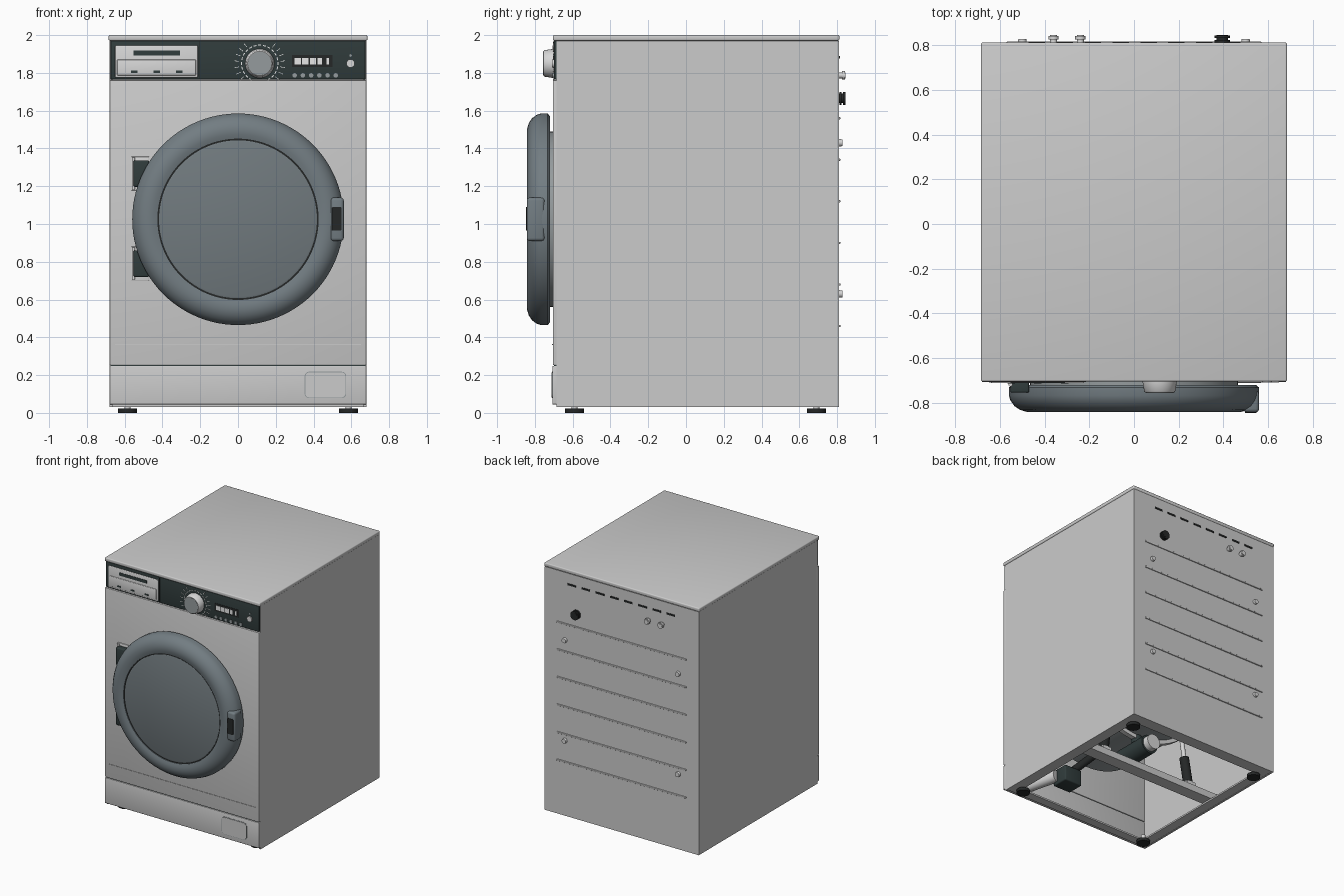
import bpy, bmesh, math
from mathutils import Matrix, Vector

cube = bpy.data.objects.get("Cube")
if cube:
    bpy.data.objects.remove(cube)


def material(name, r, g, b):
    m = bpy.data.materials.new(name)
    m.use_nodes = True
    m.diffuse_color = (r, g, b, 1)
    m.node_tree.nodes["Principled BSDF"].inputs["Base Color"].default_value = (r, g, b, 1)
    return m


ENAMEL = material("light grey enamel", .60, .60, .60)
PALE = material("pale plastic", .68, .68, .68)
WHITE = material("white print", .88, .88, .88)
DOOR = material("blue grey door", .17, .205, .225)
GLASS = material("smoked glass", .165, .195, .21)
DARK = material("dark panel", .03, .045, .045)
BLACK = material("black rubber", .018, .02, .02)
MID = material("mid grey plastic", .30, .33, .34)


def finish(name, bm, mat):
    bmesh.ops.recalc_face_normals(bm, faces=bm.faces)
    for f in bm.faces:
        f.smooth = True
    for e in bm.edges:
        e.smooth = e.calc_face_angle(0) < 0.6
    me = bpy.data.meshes.new(name)
    bm.to_mesh(me)
    bm.free()
    me.materials.append(mat)
    ob = bpy.data.objects.new(name, me)
    bpy.context.collection.objects.link(ob)
    return ob


def box(name, x, y, z, mat, bevel=0, axis=None):
    """Box from (min, max) ranges; axis limits the bevel to edges along it."""
    bm = bmesh.new()
    bmesh.ops.create_cube(bm, size=1)
    for v in bm.verts:
        v.co = [lo + (hi - lo) * (c + .5) for c, (lo, hi) in zip(v.co, (x, y, z))]
    if bevel:
        edges = [e for e in bm.edges if axis is None
                 or abs((e.verts[0].co - e.verts[1].co).normalized()[axis]) > .9]
        bmesh.ops.bevel(bm, geom=edges, offset=bevel, segments=3, profile=.5, affect='EDGES')
    return finish(name, bm, mat)


def rod(name, p, q, r, mat, r2=None, sides=32):
    """Cylinder or cone from p to q."""
    p, q = Vector(p), Vector(q)
    d = q - p
    m = Matrix.Translation((p + q) / 2) @ d.to_track_quat('Z', 'Y').to_matrix().to_4x4()
    bm = bmesh.new()
    bmesh.ops.create_cone(bm, cap_ends=True, segments=sides, radius1=r,
                          radius2=r if r2 is None else r2, depth=d.length, matrix=m)
    return finish(name, bm, mat)


def lathe(name, profile, mat, cx=0, cz=1.025, steps=96):
    """Spin (radius, y) points about a front-to-back axis."""
    bm = bmesh.new()
    vs = [bm.verts.new((cx + r, y, cz)) for r, y in profile]
    es = [bm.edges.new(pair) for pair in zip(vs, vs[1:])]
    bmesh.ops.spin(bm, geom=vs + es, cent=(cx, 0, cz), axis=(0, 1, 0),
                   angle=2 * math.pi, steps=steps)
    bmesh.ops.remove_doubles(bm, verts=bm.verts, dist=.0005)
    return finish(name, bm, mat)


# Cabinet shell, open underneath
for side, s in (("right", -1), ("left", 1)):
    box(side + "_side_panel", sorted((s * .68, s * .665)), (-.685, .81), (.03, 1.97), ENAMEL)
    box(side + "_floor_flange", sorted((s * .665, s * .59)), (-.67, .795), (.032, .045), ENAMEL)
box("back_panel", (-.665, .665), (.795, .81), (.03, 1.97), ENAMEL)
box("top_panel", (-.685, .685), (-.705, .812), (1.97, 2), ENAMEL, .008)
box("front_panel", (-.68, .68), (-.705, -.67), (.253, 1.762), ENAMEL, .004)
box("kick_panel", (-.68, .68), (-.708, -.67), (.045, .249), ENAMEL, .004)
box("front_seam", (-.675, .675), (-.70, -.675), (.24, .26), DARK)
box("front_crease", (-.65, .65), (-.7085, -.70), (.359, .364), ENAMEL)
box("front_floor_flange", (-.665, .665), (-.67, -.60), (.032, .045), ENAMEL)
box("back_floor_flange", (-.665, .665), (.71, .795), (.032, .045), ENAMEL)

# Filter hatch
box("hatch_gap", (.353, .573), (-.7095, -.70), (.078, .218), MID, .022, 1)
box("filter_hatch", (.357, .569), (-.712, -.70), (.082, .214), ENAMEL, .02, 1)

# Feet
for x in (-.585, .585):
    for y in (-.59, .69):
        rod("foot_pad", (x, y, 0), (x, y, .024), .05, BLACK)
        rod("foot_stem", (x, y, .02), (x, y, .07), .016, PALE)

# Control panel and detergent drawer
box("control_panel", (-.675, .675), (-.70, -.67), (1.766, 1.97), DARK, .004)
box("drawer_front", (-.65, -.213), (-.708, -.69), (1.775, 1.945), PALE, .006)
box("drawer_lower_lip", (-.64, -.223), (-.712, -.70), (1.787, 1.87), PALE, .003)
box("drawer_slot", (-.552, -.308), (-.71, -.70), (1.893, 1.918), DARK)
for x in (-.55, -.43, -.31):
    box("drawer_mark", (x - .017, x + .017), (-.714, -.705), (1.80, 1.812), DARK)
box("panel_divider", (-.205, -.20), (-.703, -.69), (1.77, 1.965), BLACK)

# Program dial with printed tick marks
DX, DZ = .115, 1.85
lathe("dial_knob", [(0, -.69), (.078, -.69), (.076, -.71), (.07, -.748), (.064, -.755), (0, -.755)],
      PALE, DX, DZ, 48)
rod("dial_cap", (DX, -.75, DZ), (DX, -.757, DZ), .062, MID, sides=48)


def tick(name, angle, near, far, w):
    ob = box(name, (-w, w), (-.703, -.695), (near, far), WHITE)
    ob.matrix_world = Matrix.Translation((DX, 0, DZ)) @ Matrix.Rotation(angle, 4, 'Y')


for i in range(24):
    tick("dial_ring_dash", math.tau * i / 24, .094, .099, .008)
for i in range(18):
    a = math.radians(-130 + 260 * i / 17)
    if abs(math.cos(a)) < .85:
        tick("dial_tick", a, .11, .135, .0015)

# Display, buttons and power key
box("display_window", (.285, .50), (-.702, -.69), (1.832, 1.895), BLACK)
for x, w in ((.317, .034), (.357, .034), (.397, .034), (.433, .024), (.475, .014)):
    box("display_digit", (x - w / 2, x + w / 2), (-.705, -.695), (1.845, 1.88), WHITE)
for i in range(6):
    x = .30 + .0435 * i
    rod("option_button", (x, -.69, 1.787), (x, -.706, 1.787), .012, MID, sides=20)
rod("power_button", (.596, -.69, 1.85), (.596, -.71, 1.85), .022, PALE)
rod("power_light", (.596, -.69, 1.892), (.596, -.704, 1.892), .007, MID, sides=12)

# Round door
rod("door_collar", (0, -.70, 1.025), (0, -.725, 1.025), .465, MID, sides=96)
lathe("door_ring", [(0, -.72), (.545, -.72), (.56, -.732), (.56, -.768), (.553, -.79),
                    (.535, -.815), (.51, -.832), (.48, -.841), (.45, -.839),
                    (.427, -.832), (.427, -.815), (0, -.815)], DOOR)
rod("glass_seal", (0, -.81, 1.025), (0, -.826, 1.025), .427, BLACK, sides=96)
lathe("door_glass", [(0, -.815), (.418, -.815), (.418, -.828), (.41, -.831), (0, -.831)], GLASS)

# Door handle
box("door_handle", (.49, .56), (-.843, -.748), (.91, 1.14), DOOR, .016)
box("handle_grip", (.497, .548), (-.8465, -.83), (.965, 1.09), BLACK, .006, 1)

# Hinges
for z in (.79, 1.267):
    box("hinge_plate", (-.565, -.47), (-.711, -.70), (z - .09, z + .09), PALE, .004)
    box("hinge_block", (-.553, -.47), (-.755, -.705), (z - .07, z + .07), DARK, .008)
    rod("hinge_pin", (-.553, -.718, z - .085), (-.553, -.718, z + .085), .009, PALE, sides=16)

# Back panel: vents, pressed ribs, transit bolts, water inlets and cable
for i in range(8):
    x = .44 - .125 * i
    box("vent_slot", (x - .037, x + .037), (.80, .814), (1.876, 1.89), BLACK)
for i in range(6):
    z = .46 + .22 * i
    box("back_rib", (-.57, .57), (.80, .817), (z - .006, z + .006), ENAMEL, .003)
for x in (-.5, .5):
    for z in (.63, 1.43):
        rod("transit_bolt", (x, .80, z), (x, .828, z), .021, PALE, .018, 20)
for x in (-.36, -.24):
    rod("water_inlet", (x, .80, 1.787), (x, .845, 1.787), .016, PALE, sides=20)
    rod("inlet_collar", (x, .825, 1.787), (x, .842, 1.787), .023, PALE, sides=20)
rod("cable_gland", (.395, .80, 1.665), (.395, .845, 1.665), .025, BLACK)
for y in (.812, .832):
    rod("gland_ring", (.395, y, 1.665), (.395, y + .012, 1.665), .035, BLACK)

# Inner works, seen through the open base
box("cross_beam", (-.665, .665), (.09, .19), (.045, .10), ENAMEL)
rod("tub", (0, -.55, 1.025), (0, .35, 1.025), .60, MID, sides=64)
rod("tub_rim", (0, .02, 1.025), (0, .06, 1.025), .63, PALE, sides=64)
rod("drum_pulley", (0, .40, 1.025), (0, .43, 1.025), .32, PALE, sides=48)
rod("pulley_shaft", (0, .35, 1.025), (0, .45, 1.025), .05, DARK)
for s in (-1, 1):
    box("damper_foot", sorted((s * .37, s * .45)), (.10, .18), (.10, .13), PALE)
    rod("damper_body", (s * .41, .14, .12), (s * .38, .13, .34), .036, BLACK)
    rod("damper_rod", (s * .38, .13, .34), (s * .35, .12, .58), .017, PALE)
rod("motor", (0, -.12, .30), (0, .18, .30), .075, DARK)
rod("motor_cap", (0, .18, .30), (0, .23, .30), .06, PALE)
rod("motor_mount", (0, .03, .36), (0, .03, .45), .04, DARK)
box("drain_pump", (.24, .40), (-.46, -.32), (.07, .20), DARK, .01)
rod("pump_filter", (.46, -.66, .14), (.40, -.42, .14), .045, PALE)
rod("drain_hose", (.30, -.36, .19), (.05, -.25, .46), .03, BLACK)
